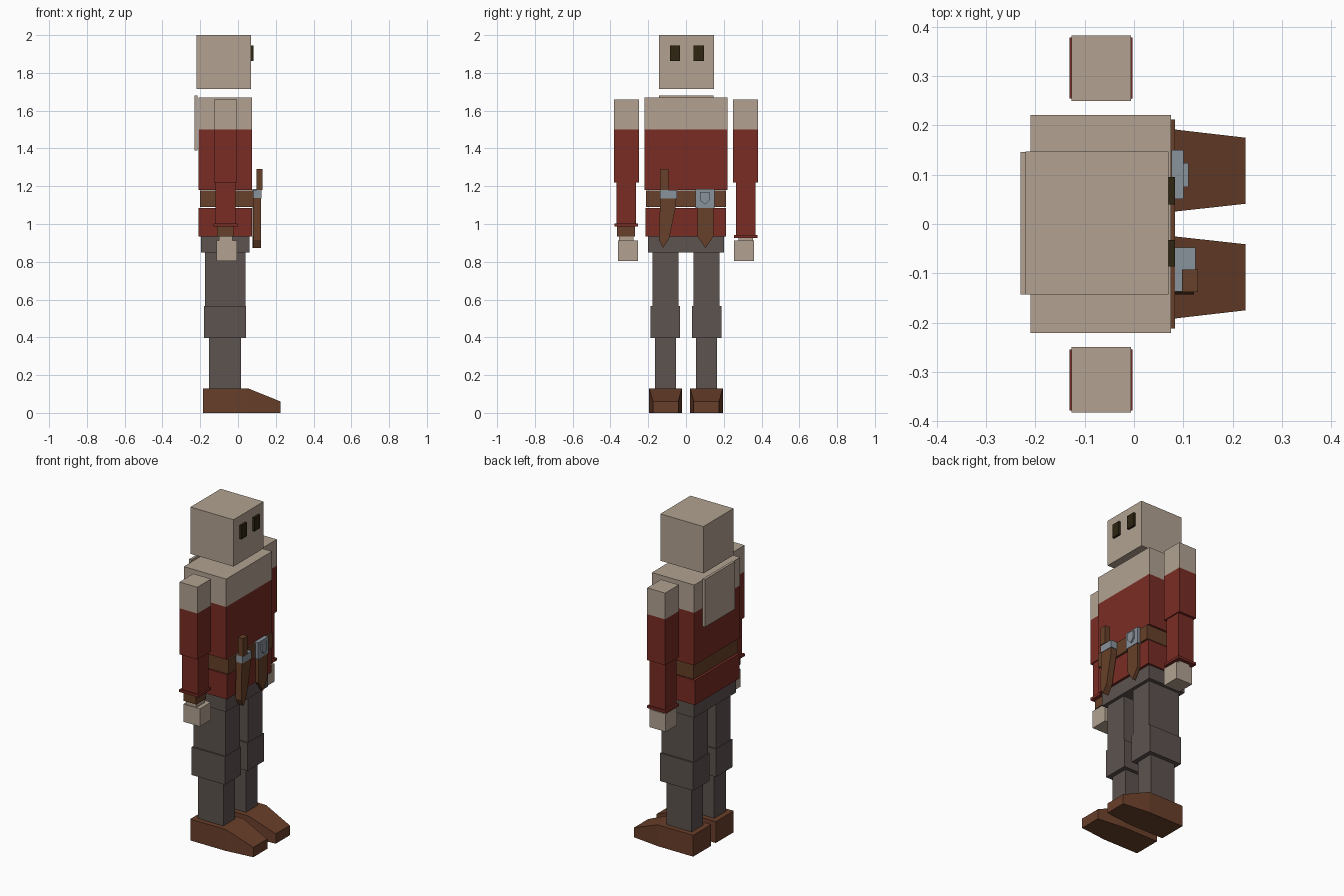
import bpy
import bmesh

if "Cube" in bpy.data.objects:
    bpy.data.objects.remove(bpy.data.objects["Cube"])


def srgb(r, g, b):
    lin = lambda c: c / 12.92 if c <= 0.04045 else ((c + 0.055) / 1.055) ** 2.4
    return [lin(v / 255) for v in (r, g, b)] + [1.0]


def material(name, *rgb):
    m = bpy.data.materials.new(name)
    m.diffuse_color = srgb(*rgb)
    m.use_nodes = True
    m.node_tree.nodes["Principled BSDF"].inputs["Base Color"].default_value = m.diffuse_color
    return m


SKIN = material("pale_tan", 178, 162, 145)
RED = material("dark_red", 121, 44, 36)
GREY = material("warm_grey", 93, 83, 79)
BOOT = material("boot_brown", 105, 63, 42)
BELT = material("belt_brown", 103, 64, 41)
STEEL = material("steel", 138, 147, 156)
DARK = material("near_black", 46, 37, 18)


def finish(name, bm, mats):
    bmesh.ops.recalc_face_normals(bm, faces=bm.faces)
    me = bpy.data.meshes.new(name)
    bm.to_mesh(me)
    bm.free()
    ob = bpy.data.objects.new(name, me)
    bpy.context.collection.objects.link(ob)
    for m in mats:
        me.materials.append(m)
    return ob


def box(name, x, y, z, mat, cut=None, top_mat=None):
    """Box from min/max ranges; above height `cut` it takes top_mat."""
    bm = bmesh.new()
    bmesh.ops.create_cube(bm, size=1)
    for v in bm.verts:
        v.co = [(r[0] + r[1]) / 2 + c * (r[1] - r[0]) for c, r in zip(v.co, (x, y, z))]
    if cut:
        bmesh.ops.bisect_plane(bm, geom=bm.verts[:] + bm.edges[:] + bm.faces[:],
                               plane_co=(0, 0, cut), plane_no=(0, 0, 1))
        for f in bm.faces:
            f.material_index = int(f.calc_center_median().z > cut)
    return finish(name, bm, [mat, top_mat] if cut else [mat])


def plate(name, outline, x, mat):
    """Extrude a (y, z) outline along x."""
    bm = bmesh.new()
    f = bm.faces.new([bm.verts.new((x[0], y, z)) for y, z in outline])
    ext = bmesh.ops.extrude_face_region(bm, geom=[f])["geom"]
    bmesh.ops.translate(bm, vec=(x[1] - x[0], 0, 0),
                        verts=[v for v in ext if isinstance(v, bmesh.types.BMVert)])
    return finish(name, bm, [mat])


def span(side, a, b):
    return tuple(sorted((side * a, side * b)))


# Head and eyes
box("head", (-0.22, 0.07), (-0.143, 0.147), (1.715, 2.0), SKIN)
for label, y in (("right", (-0.086, -0.032)), ("left", (0.04, 0.095))):
    box(label + "_eye", (0.065, 0.083), y, (1.862, 1.945), DARK)

# Torso with pale shoulder yoke, hood flap, belt and hips
box("upper_torso", (-0.21, 0.075), (-0.221, 0.221), (1.18, 1.67), RED, 1.5, SKIN)
box("hood_flap", (-0.23, -0.214), (-0.143, 0.146), (1.39, 1.68), SKIN)
box("belt", (-0.2, 0.083), (-0.212, 0.212), (1.09, 1.178), BELT)
box("lower_torso", (-0.21, 0.075), (-0.215, 0.213), (0.935, 1.086), RED)
box("hips", (-0.195, 0.06), (-0.202, 0.202), (0.85, 0.936), GREY)

# Arms: the right sleeve is shorter and shows a leather bracer
for side, label, sleeve in ((-1, "right", 0.988), (1, "left", 0.926)):
    box(label + "_upper_arm", (-0.127, -0.006), span(side, 0.249, 0.382),
        (1.22, 1.66), RED, 1.5, SKIN)
    box(label + "_forearm", (-0.12, -0.012), span(side, 0.265, 0.368),
        (sleeve + 0.014, 1.22), RED)
    box(label + "_cuff", (-0.131, -0.003), span(side, 0.254, 0.378),
        (sleeve, sleeve + 0.015), RED)
    box(label + "_wrist", (-0.1, -0.03), span(side, 0.278, 0.356),
        (0.905, sleeve), SKIN)
    box(label + "_hand", (-0.115, -0.005), span(side, 0.253, 0.36),
        (0.804, 0.912), SKIN)
box("right_bracer", (-0.11, -0.025), (-0.366, -0.27), (0.935, 0.988), BELT)

# Legs and wedge-toed boots
for side, label in ((-1, "right"), (1, "left")):
    box(label + "_thigh", (-0.175, 0.04), span(side, 0.04, 0.178), (0.567, 0.85), GREY)
    box(label + "_knee", (-0.18, 0.043), span(side, 0.031, 0.188), (0.397, 0.567), GREY)
    box(label + "_shin", (-0.153, 0.016), span(side, 0.053, 0.164), (0.13, 0.397), GREY)
    bm = bmesh.new()
    rings = []
    for x, top, y0, y1 in ((-0.185, 0.13, 0.022, 0.195), (0.053, 0.13, 0.022, 0.195),
                           (0.226, 0.06, 0.041, 0.175)):
        rings.append([bm.verts.new((x, side * y, z))
                      for y, z in ((y0, 0), (y1, 0), (y1, top), (y0, top))])
    for a, b in zip(rings, rings[1:]):
        for i in range(4):
            j = (i + 1) % 4
            bm.faces.new((a[i], a[j], b[j], b[i]))
    bm.faces.new(rings[0])
    bm.faces.new(rings[-1])
    finish(label + "_boot", bm, [BOOT])

# Sheathed knife on the belt
plate("knife_sheath", [(-0.137, 1.137), (-0.052, 1.137), (-0.052, 1.1), (-0.09, 0.92),
                       (-0.122, 0.873), (-0.143, 0.915)], (0.083, 0.122), BELT)
box("knife_guard", (0.083, 0.125), (-0.137, -0.048), (1.136, 1.18), STEEL)
box("knife_handle", (0.097, 0.13), (-0.138, -0.092), (1.18, 1.29), BELT)

# Buckle with raised shield, and hanging belt end
box("buckle", (0.076, 0.1), (0.051, 0.15), (1.085, 1.185), STEEL)
plate("buckle_shield", [(0.075, 1.17), (0.124, 1.17), (0.124, 1.125), (0.1, 1.103),
                        (0.075, 1.125)], (0.098, 0.11), STEEL)
plate("belt_end", [(0.06, 1.088), (0.145, 1.088), (0.145, 0.935), (0.104, 0.872),
                   (0.06, 0.935)], (0.077, 0.097), BELT)
